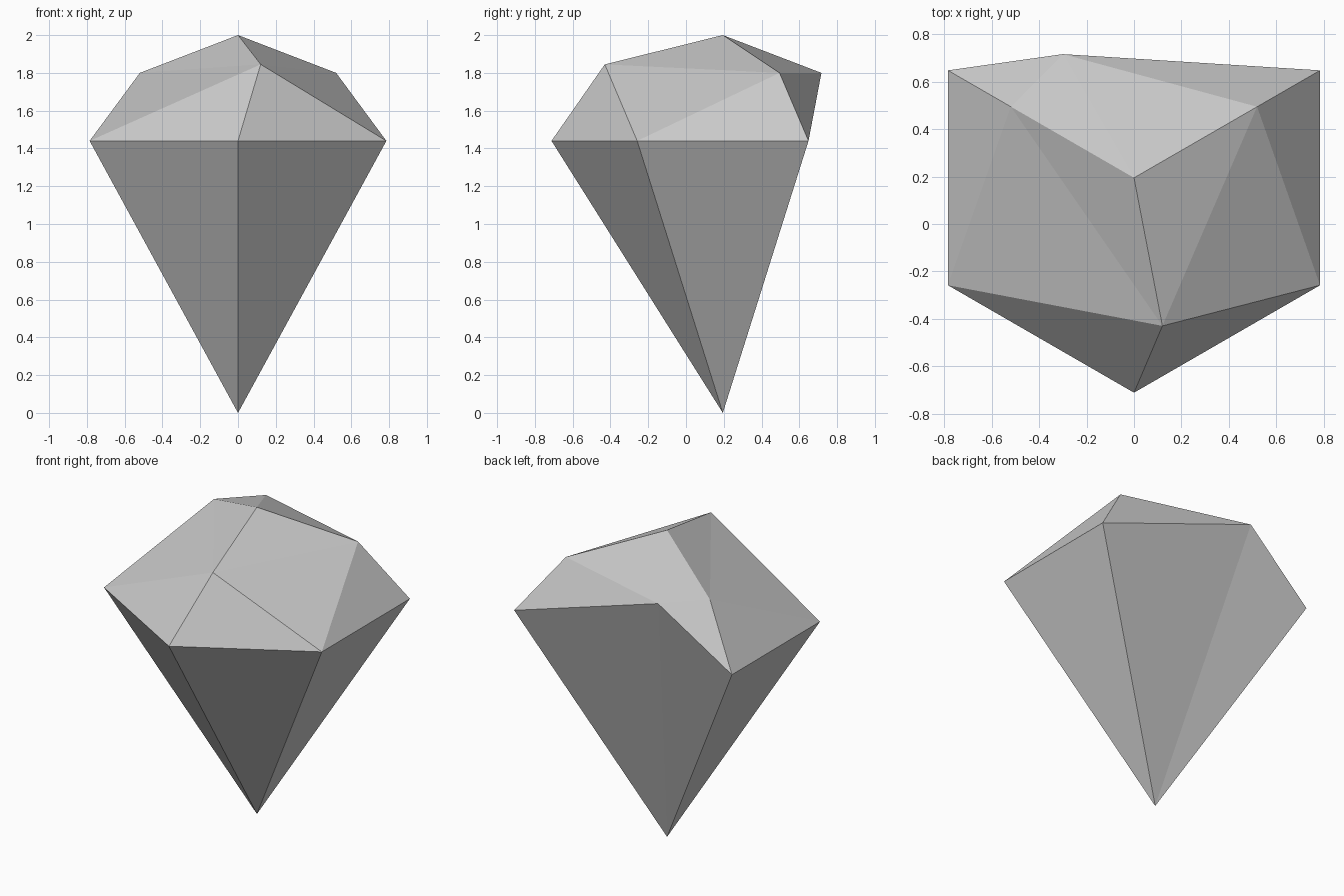
import bpy
import bmesh
from math import radians, cos, sin

cube = bpy.data.objects.get("Cube")
if cube:
    bpy.data.objects.remove(cube, do_unlink=True)

AXIS_Y = 0.195      # the gem's vertical axis sits behind the centre
GIRDLE_Z = 1.44
SHOULDER_Z = 1.80

stone = bpy.data.materials.new("stone_grey")
stone.use_nodes = True
GREY = (0.6, 0.6, 0.6, 1)
stone.diffuse_color = GREY
stone.node_tree.nodes["Principled BSDF"].inputs["Base Color"].default_value = GREY

bm = bmesh.new()


def polar(radius, degrees, z):
    a = radians(degrees)
    return bm.verts.new((radius * cos(a), AXIS_Y + radius * sin(a), z))


def fan(tip, ring):
    """Triangles from a tip to every edge of a closed ring."""
    for a, b in zip(ring, ring[1:] + ring[:1]):
        bm.faces.new((tip, a, b))


# Tip and peak
tip = bm.verts.new((0, AXIS_Y, 0))
peak = bm.verts.new((0, AXIS_Y, 2))

# Girdle: hexagon whose back corner is chipped inward and upward
front, right_front, right_back, left_back, left_front = [
    polar(0.907, angle, GIRDLE_Z) for angle in (-90, -30, 30, 150, 210)]
chip = bm.verts.new((-0.30, 0.717, SHOULDER_Z))

# Crown: two shoulders and an off-centre brow
right_shoulder = polar(0.60, 30, SHOULDER_Z)
left_shoulder = polar(0.60, 150, SHOULDER_Z)
brow = bm.verts.new((0.12, -0.43, 1.845))

# Pavilion below and facets around the peak
fan(tip, [front, right_front, right_back, chip, left_back, left_front])
fan(peak, [brow, right_shoulder, chip, left_shoulder])

# Crown facets, the same on both sides
for low_front, low_back, shoulder in (
        (right_front, right_back, right_shoulder),
        (left_front, left_back, left_shoulder)):
    bm.faces.new((front, low_front, brow))
    bm.faces.new((low_front, shoulder, brow))
    bm.faces.new((low_front, low_back, shoulder))
    bm.faces.new((low_back, chip, shoulder))

bmesh.ops.recalc_face_normals(bm, faces=bm.faces)
mesh = bpy.data.meshes.new("gemstone")
bm.to_mesh(mesh)
bm.free()
mesh.materials.append(stone)
gem = bpy.data.objects.new("gemstone", mesh)
bpy.context.collection.objects.link(gem)
